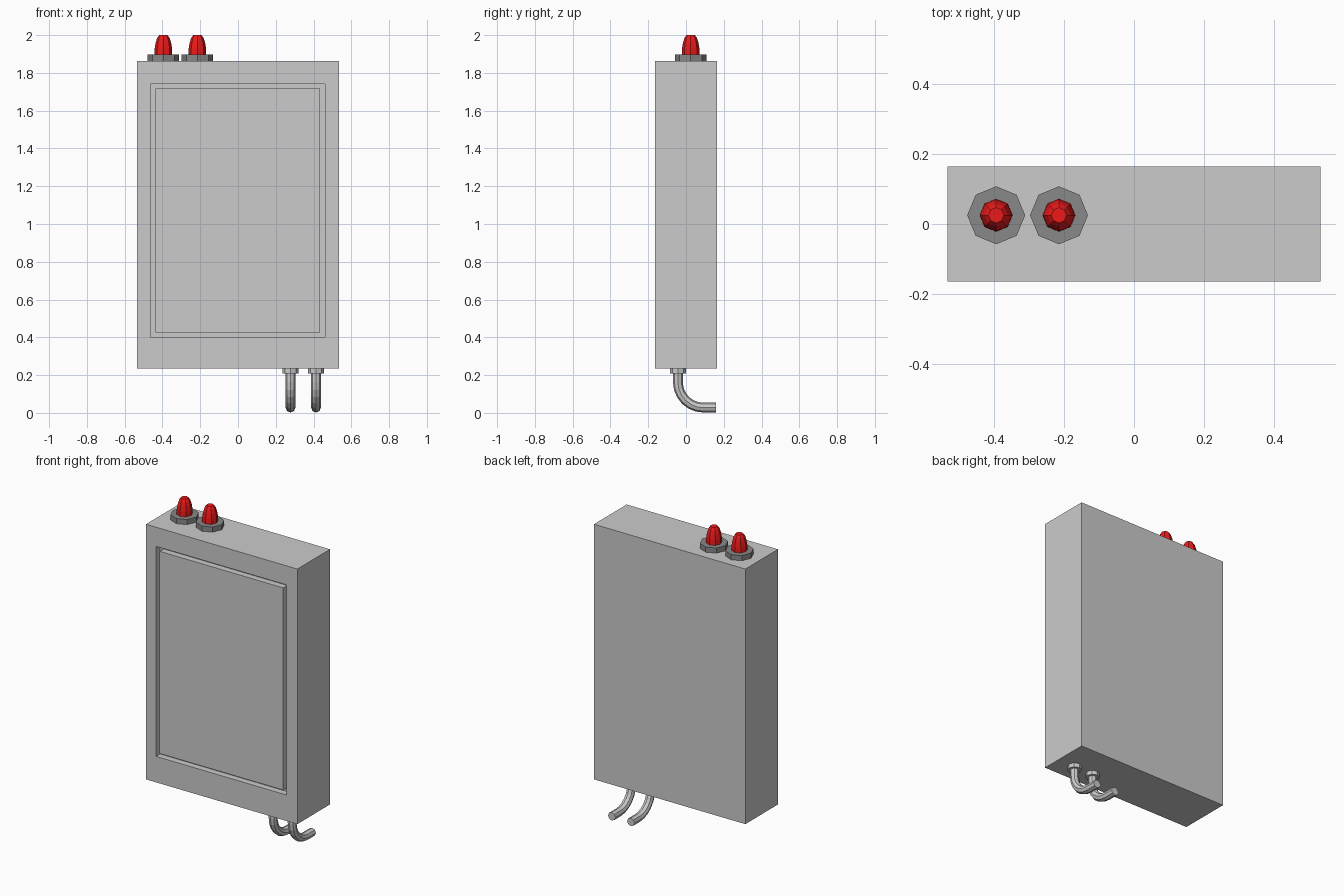
import bpy, bmesh
from math import sin, cos, pi
from mathutils import Vector

if "Cube" in bpy.data.objects:
    bpy.data.objects.remove(bpy.data.objects["Cube"])


def material(name, rgb):
    m = bpy.data.materials.new(name)
    m.diffuse_color = (*rgb, 1)
    m.use_nodes = True
    m.node_tree.nodes["Principled BSDF"].inputs["Base Color"].default_value = m.diffuse_color
    return m


def loft(name, loops, mat=None):
    """Skin a list of equal-length point loops and cap both ends."""
    bm = bmesh.new()
    rings = [[bm.verts.new(p) for p in loop] for loop in loops]
    n = len(rings[0])
    for a, b in zip(rings, rings[1:]):
        for i in range(n):
            j = (i + 1) % n
            bm.faces.new((a[i], a[j], b[j], b[i]))
    bm.faces.new(rings[0][::-1])
    bm.faces.new(rings[-1])
    bmesh.ops.recalc_face_normals(bm, faces=bm.faces[:])
    me = bpy.data.meshes.new(name)
    bm.to_mesh(me)
    bm.free()
    ob = bpy.data.objects.new(name, me)
    bpy.context.collection.objects.link(ob)
    if mat:
        me.materials.append(mat)
    return ob


def ring(x, y, z, r, tilt=0.0, sides=8):
    """Circle around z, tilted about x so that pi/2 faces along y."""
    pts = []
    for i in range(sides):
        a = 2 * pi * i / sides
        v = r * sin(a)
        pts.append(Vector((x + r * cos(a), y + v * cos(tilt), z + v * sin(tilt))))
    return pts


def rect(y, x0, x1, z0, z1):
    return [Vector(p) for p in ((x0, y, z0), (x1, y, z0), (x1, y, z1), (x0, y, z1))]


dark = material("dark_grey", (0.25, 0.25, 0.25))
red = material("red", (0.85, 0.01, 0.01))

# Cabinet box with a groove outlining the door on its front
X, Y, Z0, Z1 = 0.535, 0.165, 0.234, 1.864
groove = (-0.463, 0.46, 0.4, 1.742)
door = (-0.438, 0.435, 0.425, 1.717)
loft("cabinet", [
    rect(Y, -X, X, Z0, Z1),
    rect(-Y, -X, X, Z0, Z1),
    rect(-Y, *groove),
    rect(-Y + 0.04, *groove),
    rect(-Y + 0.04, *door),
    rect(-Y, *door),
])

# Warning lamps on top
bulb = [(1.895, 0.047), (1.93, 0.046), (1.96, 0.041), (1.985, 0.033), (2.0, 0.022)]
for side, x in (("left", -0.395), ("right", -0.215)):
    loft(f"lamp_base_{side}", [ring(x, 0.025, z, 0.083) for z in (Z1, 1.897)], dark)
    loft(f"lamp_bulb_{side}", [ring(x, 0.025, z, r) for z, r in bulb], red)

# Bent pipes with collars underneath
PY, PZ, BEND, R = -0.043, 0.028, 0.135, 0.026
for side, x in (("left", 0.278), ("right", 0.413)):
    loft(f"pipe_collar_{side}", [ring(x, PY, z, 0.042) for z in (0.208, Z0)])
    path = [ring(x, PY, Z0, R)]
    for i in range(7):
        a = pi / 2 * i / 6
        path.append(ring(x, PY + BEND * (1 - cos(a)), PZ + BEND * (1 - sin(a)), R, a))
    path.append(ring(x, 0.16, PZ, R, pi / 2))
    loft(f"pipe_{side}", path)
